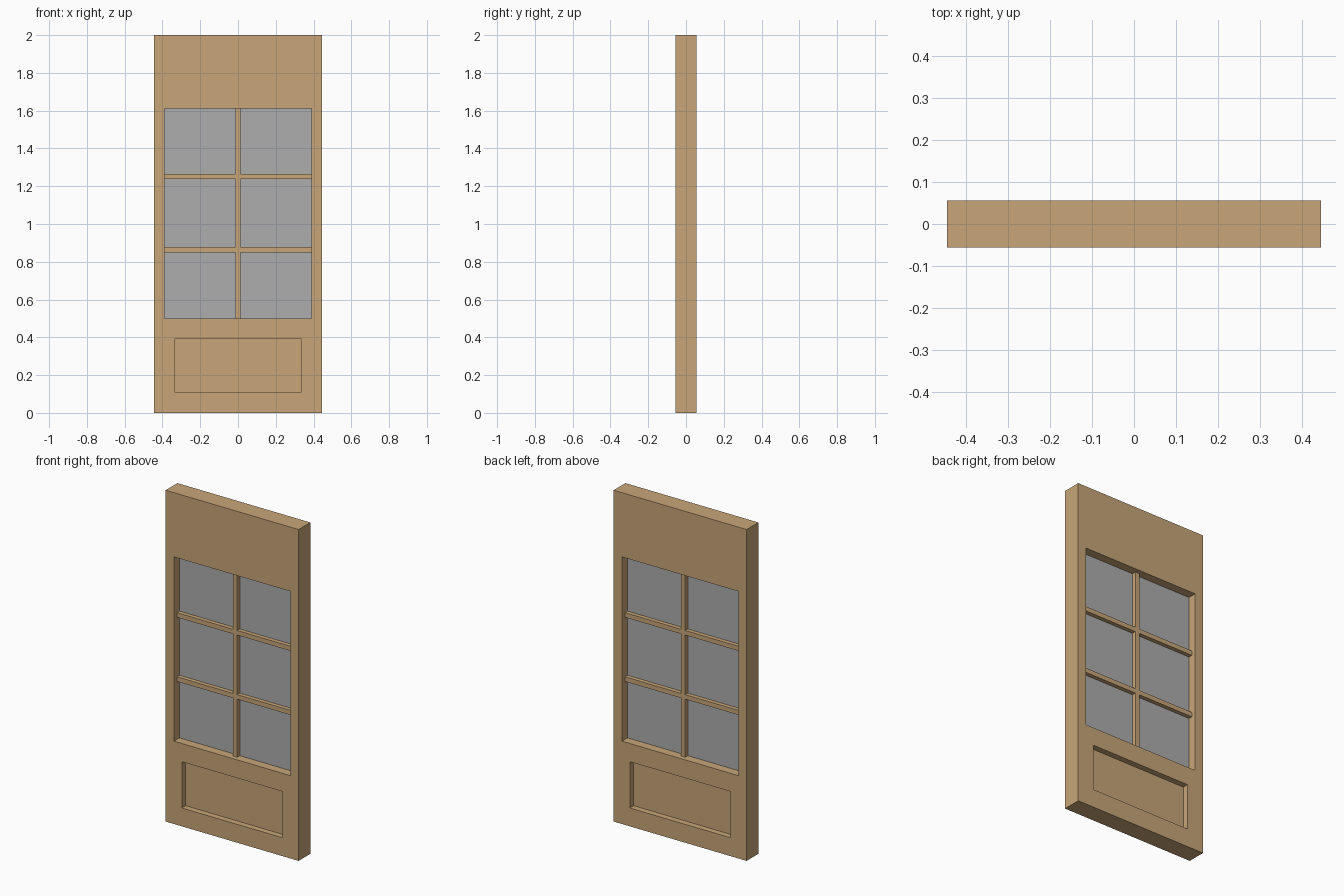
import bpy
import bmesh
from mathutils import Matrix, Vector

cube = bpy.data.objects.get("Cube")
if cube:
    bpy.data.objects.remove(cube, do_unlink=True)


def make_material(name, color):
    mat = bpy.data.materials.new(name)
    mat.use_nodes = True
    mat.diffuse_color = color
    mat.node_tree.nodes["Principled BSDF"].inputs["Base Color"].default_value = color
    return mat


wood = make_material("light_wood", (0.578, 0.381, 0.191, 1))
grey = make_material("grey_glass", (0.423, 0.423, 0.423, 1))


def make_boxes(name, boxes, mat):
    """One object from boxes, each given as x, y and z ranges."""
    bm = bmesh.new()
    for ranges in boxes:
        size = Vector([hi - lo for lo, hi in ranges])
        centre = Vector([(hi + lo) / 2 for lo, hi in ranges])
        matrix = Matrix.Translation(centre) @ Matrix.Diagonal(size).to_4x4()
        bmesh.ops.create_cube(bm, size=1, matrix=matrix)
    mesh = bpy.data.meshes.new(name)
    bm.to_mesh(mesh)
    bm.free()
    mesh.materials.append(mat)
    obj = bpy.data.objects.new(name, mesh)
    bpy.context.collection.objects.link(obj)
    return obj


def cut(obj, boxes):
    """Cut boxes out of an object and discard the cutter."""
    cutter = make_boxes("cutter", boxes, wood)
    cutter.hide_render = True
    mod = obj.modifiers.new("cut", 'BOOLEAN')
    mod.operation = 'DIFFERENCE'
    mod.solver = 'EXACT'
    mod.object = cutter
    bpy.context.view_layer.objects.active = obj
    bpy.ops.object.modifier_apply(modifier=mod.name)
    bpy.data.objects.remove(cutter, do_unlink=True)


def both(v):
    return (-v, v)


half_width, half_depth, height = 0.444, 0.056, 2.0
window_x, window_z = 0.389, (0.5, 1.612)
bar_half, bar_depth = 0.0139, 0.028
bar_heights = (0.864, 1.251)
panel_x, panel_z, panel_depth = 0.335, (0.111, 0.39), 0.02

# Door slab with window opening and a sunken lower panel on each face
door = make_boxes("door_slab", [(both(half_width), both(half_depth), (0, height))], wood)
cut(door, [
    (both(window_x), both(0.1), window_z),
    (both(panel_x), (-0.1, -panel_depth), panel_z),
    (both(panel_x), (panel_depth, 0.1), panel_z),
])

# Glazing bars: a plate with six panes removed
bars = make_boxes("glazing_bars", [(both(window_x), both(bar_depth), window_z)], wood)
bottoms = [0.4] + [z + bar_half for z in bar_heights]
tops = [z - bar_half for z in bar_heights] + [1.8]
panes = []
for z_range in zip(bottoms, tops):
    for x_range in ((-0.5, -bar_half), (bar_half, 0.5)):
        panes.append((x_range, both(0.1), z_range))
cut(bars, panes)

# Glass sheet in the middle of the thickness
make_boxes("window_glass", [(both(window_x), both(0.003), window_z)], grey)
